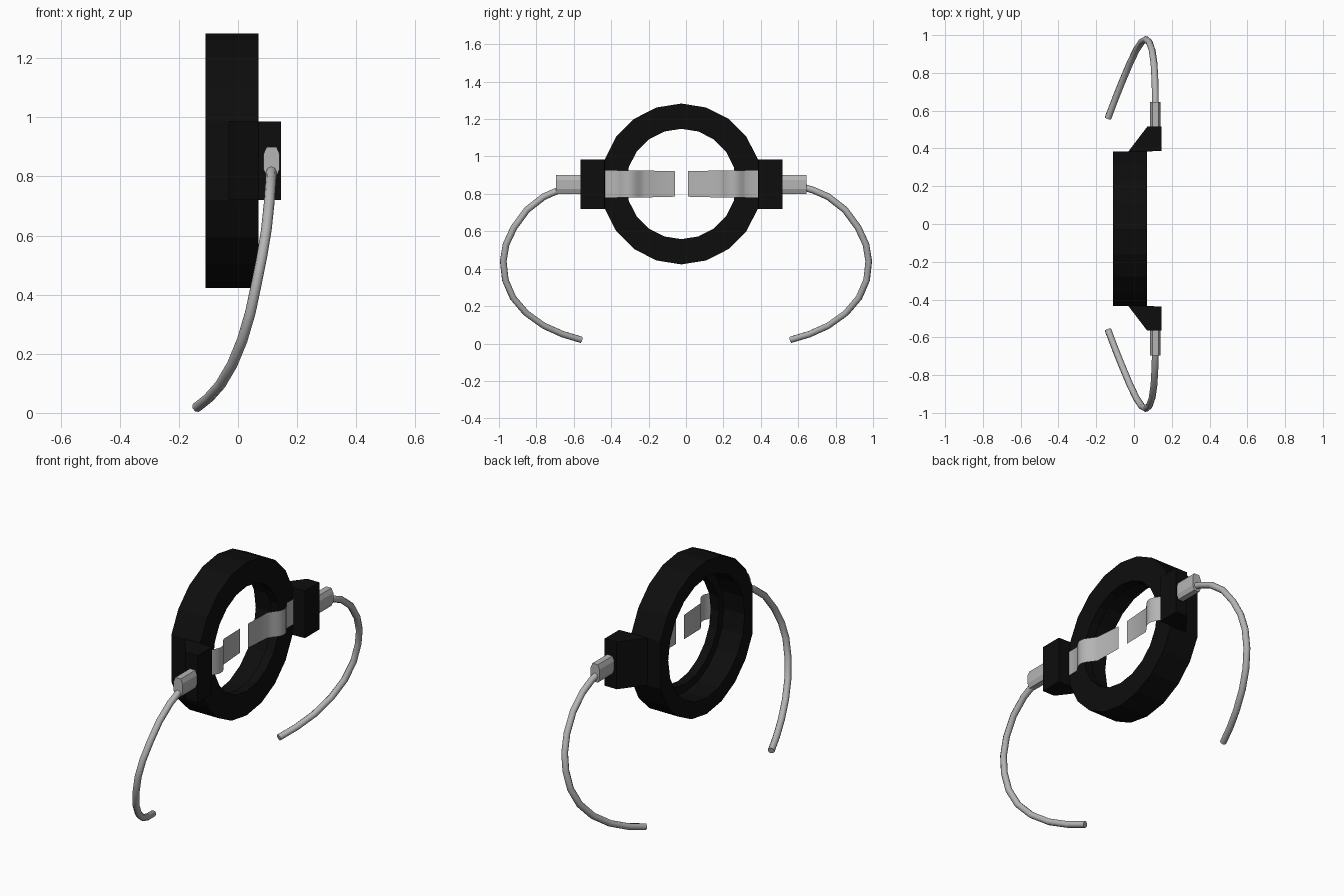
import bpy, bmesh, math

if "Cube" in bpy.data.objects:
    bpy.data.objects.remove(bpy.data.objects["Cube"])

CY, CZ = -0.025, 0.853      # ring centre


def material(name, v):
    m = bpy.data.materials.new(name)
    m.diffuse_color = (v, v, v, 1)
    m.use_nodes = True
    m.node_tree.nodes["Principled BSDF"].inputs["Base Color"].default_value = m.diffuse_color
    return m


black = material("black plastic", 0.004)
grey = material("grey metal", 0.46)


def finish(name, bm, mat):
    bmesh.ops.recalc_face_normals(bm, faces=bm.faces)
    me = bpy.data.meshes.new(name)
    bm.to_mesh(me)
    bm.free()
    me.materials.append(mat)
    ob = bpy.data.objects.new(name, me)
    bpy.context.collection.objects.link(ob)
    return ob


def prism(name, profile, offset, mat):
    """Closed outline swept along an offset vector."""
    bm = bmesh.new()
    face = bm.faces.new([bm.verts.new(p) for p in profile])
    ext = bmesh.ops.extrude_face_region(bm, geom=[face])
    # keep the starting cap so that the solid stays closed
    if not face.is_valid:
        bm.faces.new([v for v in bm.verts if v not in ext["geom"]])
    bmesh.ops.translate(bm, vec=offset,
                        verts=[g for g in ext["geom"] if isinstance(g, bmesh.types.BMVert)])
    return finish(name, bm, mat)


# Ring: stepped section turned around x, flattened where the blocks attach
section = [(0.07, 0.295), (0.07, 0.43), (-0.11, 0.43),
           (-0.11, 0.34), (0.02, 0.34), (0.02, 0.295)]
N = 20
bm = bmesh.new()
loops = []
for i in range(N):
    a = 2 * math.pi * i / N
    loop = []
    for x, r in section:
        if r > 0.4 and i in (N // 4, 3 * N // 4):
            r *= math.cos(2 * math.pi / N)
        loop.append(bm.verts.new((x, CY + r * math.sin(a), CZ + r * math.cos(a))))
    loops.append(loop)
for i in range(N):
    p, q = loops[i], loops[(i + 1) % N]
    for j in range(len(section)):
        k = (j + 1) % len(section)
        bm.faces.new((p[j], p[k], q[k], q[j]))
finish("ring", bm, black)

for side, label in ((1, "back"), (-1, "front")):
    def y(v):
        return CY + side * v

    # Wedge-shaped side block
    outline = [(-0.03, 0.409), (0.07, 0.54), (0.145, 0.54), (0.145, 0.412), (0.07, 0.409)]
    prism(label + "_block", [(px, y(py), 0.72) for px, py in outline], (0, 0, 0.265), black)

    # Eight-sided wire socket
    outline = [(0.097, 0.80), (0.13, 0.80), (0.141, 0.825), (0.141, 0.875),
               (0.13, 0.90), (0.097, 0.90), (0.086, 0.875), (0.086, 0.825)]
    prism(label + "_socket", [(px, y(0.53), pz) for px, pz in outline],
          (0, side * 0.14, 0), grey)

    # Thin spring strip: flat foot, rounded hump, flat tongue
    path = [(0.077, 0.412), (0.077, 0.345)]
    for i in range(1, 9):
        t = i / 9
        path.append((0.077 - 0.012 * t + 0.038 * math.sin(math.pi * t), 0.345 - 0.14 * t))
    path += [(0.063, 0.195), (0.055, 0.035)]
    bm = bmesh.new()
    rows = []
    for px, py in path:
        h = 0.072 if py > 0.1 else 0.068
        rows.append([bm.verts.new((px, y(py), CZ + s * h)) for s in (-1, 1)])
    for p, q in zip(rows, rows[1:]):
        bm.faces.new((p[0], p[1], q[1], q[0]))
    strip = finish(label + "_spring_strip", bm, grey)
    for f in strip.data.polygons:
        f.use_smooth = True

    # Curved ear wire
    pts = [(0.113, 0.63, 0.835), (0.113, 0.68, 0.82), (0.111, 0.76, 0.785),
           (0.106, 0.85, 0.715), (0.096, 0.92, 0.62), (0.081, 0.962, 0.53),
           (0.063, 0.977, 0.44), (0.042, 0.966, 0.34), (0.014, 0.925, 0.245),
           (-0.02, 0.855, 0.163), (-0.06, 0.76, 0.095), (-0.1, 0.66, 0.05),
           (-0.138, 0.56, 0.02)]
    cu = bpy.data.curves.new(label + "_ear_wire", "CURVE")
    cu.dimensions = "3D"
    cu.bevel_depth = 0.018
    cu.bevel_resolution = 2
    cu.use_fill_caps = True
    sp = cu.splines.new("POLY")
    sp.points.add(len(pts) - 1)
    for p, (px, py, pz) in zip(sp.points, pts):
        p.co = (px, side * py, pz, 1)
    sp.use_smooth = True
    cu.materials.append(grey)
    bpy.context.collection.objects.link(bpy.data.objects.new(label + "_ear_wire", cu))
